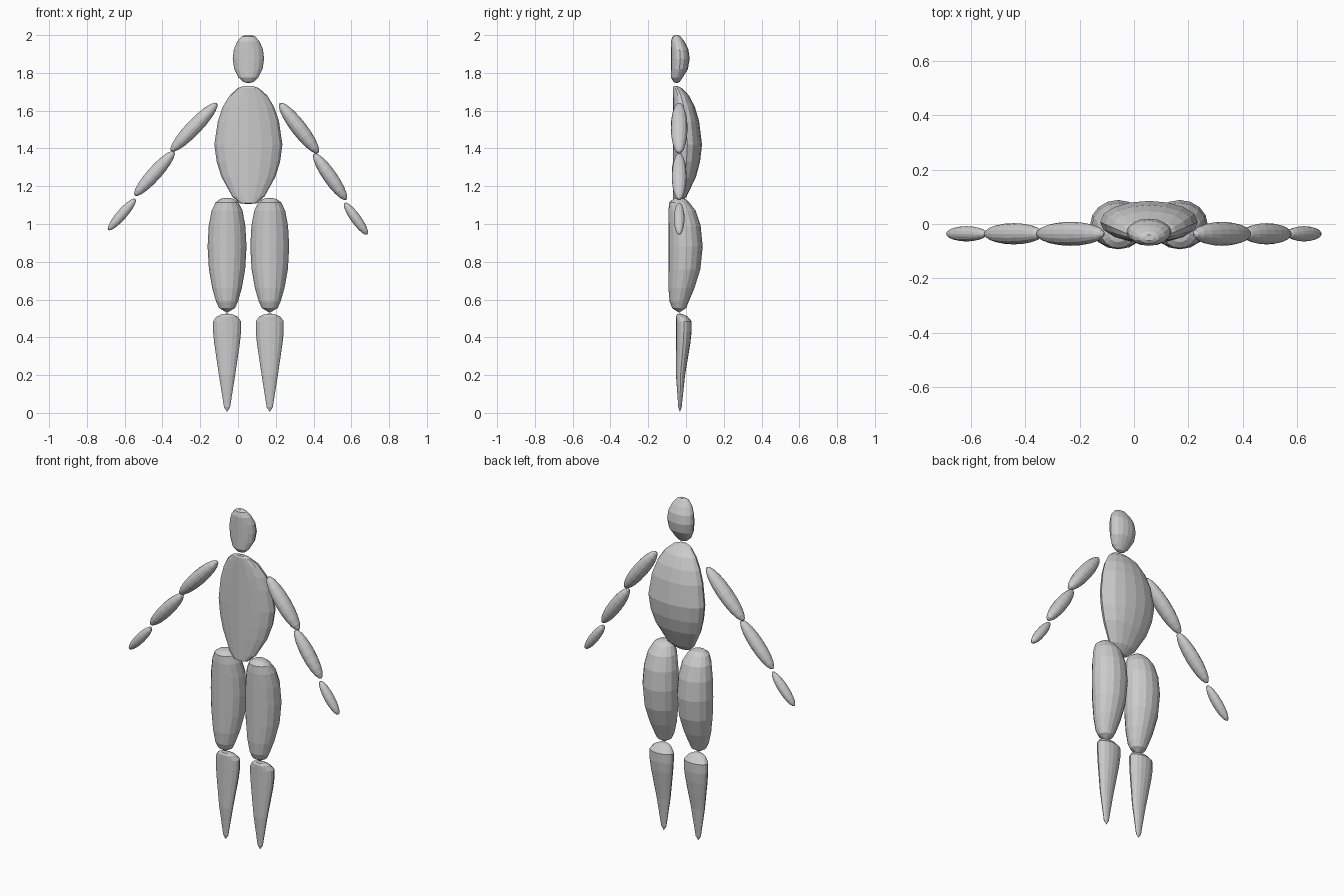
import bpy, bmesh
from math import sin, cos, pi, atan2, hypot
from mathutils import Matrix

if "Cube" in bpy.data.objects:
    bpy.data.objects.remove(bpy.data.objects["Cube"])

SIDES = 16


def loft(name, profile, ratio, axis, front, matrix):
    """Stack 16-sided ellipses (z, half width); wide rings shift back to keep the front flat."""
    bm = bmesh.new()
    rings = []
    for z, r in profile:
        ry = r * ratio
        cy = axis if front is None else max(axis, front + ry)
        if r == 0:
            rings.append([bm.verts.new((0, cy, z))])
        else:
            rings.append([bm.verts.new((r * cos(2 * pi * k / SIDES),
                                        cy + ry * sin(2 * pi * k / SIDES), z))
                          for k in range(SIDES)])
    for a, b in zip(rings, rings[1:]):
        for k in range(SIDES):
            n = (k + 1) % SIDES
            if len(a) == 1:
                bm.faces.new((a[0], b[n], b[k]))
            elif len(b) == 1:
                bm.faces.new((a[k], a[n], b[0]))
            else:
                bm.faces.new((a[k], a[n], b[n], b[k]))
    for ring in (rings[0], rings[-1]):
        if len(ring) > 1:
            bm.faces.new(ring)
    bmesh.ops.recalc_face_normals(bm, faces=bm.faces)
    bm.transform(matrix)
    mesh = bpy.data.meshes.new(name)
    bm.to_mesh(mesh)
    bm.free()
    obj = bpy.data.objects.new(name, mesh)
    bpy.context.collection.objects.link(obj)
    return obj


def limb(name, x0, z0, x1, z1, r, ry):
    """Slim ellipsoid between two points in the frontal plane."""
    dx, dz = x1 - x0, z1 - z0
    half = hypot(dx, dz) / 2
    profile = [(-half * cos(pi * i / 10), r * sin(pi * i / 10) if 0 < i < 10 else 0)
               for i in range(11)]
    m = Matrix.Translation(((x0 + x1) / 2, -0.036, (z0 + z1) / 2)) @ \
        Matrix.Rotation(atan2(dx, dz), 4, 'Y')
    loft(name, profile, ry / r, 0, None, m)


# head and torso
MID = Matrix.Translation((0.055, 0, 0))
loft("head", [(1.745, 0), (1.752, .027), (1.775, .052), (1.82, .075), (1.875, .083),
              (1.925, .077), (1.965, .06), (1.992, .037), (2.0, .018)],
     0.6, -0.05, -0.08, MID)
loft("torso", [(1.105, 0), (1.11, .045), (1.145, .085), (1.25, .143), (1.33, .168),
               (1.42, .18), (1.545, .162), (1.62, .136), (1.68, .1), (1.72, .055),
               (1.73, .025)],
     0.43, -0.055, -0.07, MID)

# legs
thigh = [(.53, 0), (.555, .042), (.59, .058), (.66, .078), (.76, .096), (.88, .103),
         (.99, .097), (1.07, .082), (1.115, .06), (1.133, .035), (1.137, .015)]
shin = [(0.005, 0), (.03, .016), (.2, .043), (.37, .068), (.43, .074), (.485, .074),
        (.51, .055), (.523, .027), (.525, .01)]
for side, x in (("left", -0.058), ("right", 0.168)):
    m = Matrix.Translation((x, 0, 0))
    loft(side + "_thigh", thigh, 0.88, -0.036, -0.093, m)
    loft(side + "_shin", shin, 0.56, -0.032, -0.053, m)

# arms
for name, ends, r, ry in (
        ("left_upper_arm", (-.111, 1.64, -.355, 1.385), .04, .044),
        ("left_forearm", (-.337, 1.385, -.547, 1.15), .037, .039),
        ("left_hand", (-.543, 1.133, -.687, .968), .027, .028),
        ("right_upper_arm", (.221, 1.64, .425, 1.375), .041, .044),
        ("right_forearm", (.402, 1.373, .573, 1.128), .037, .039),
        ("right_hand", (.564, 1.112, .685, .944), .027, .028)):
    limb(name, *ends, r, ry)
